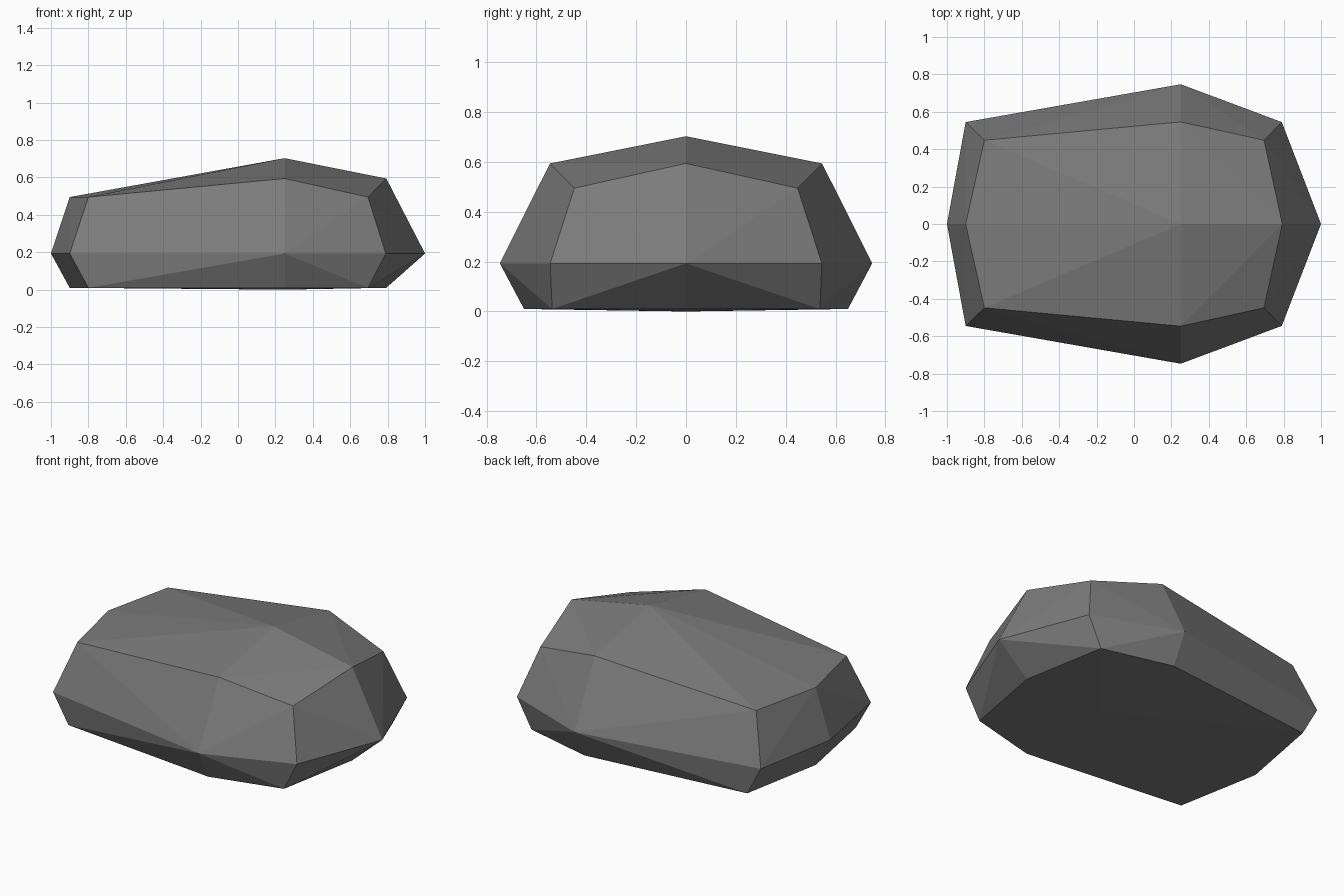
import bpy, bmesh

if "Cube" in bpy.data.objects:
    bpy.data.objects.remove(bpy.data.objects["Cube"])

# Half outlines of each level (x, y, z); mirrored across y
mid = [(-1, 0, .193), (-.9, .545, .193), (.25, .747, .193), (.79, .545, .193), (1, 0, .193)]
top = [(-.9, 0, .495), (-.8, .448, .495), (.25, .546, .594), (.695, .448, .495), (.793, 0, .594), (.25, 0, .703)]
base = [(-.9, 0, .01), (-.8, .537, .01), (.25, .65, .01), (.695, .537, .01), (.793, 0, .01), (.25, 0, 0)]

# Rock: faceted convex boulder
bm = bmesh.new()
for x, y, z in mid + top + base:
    for s in ((1, -1) if y else (1,)):
        bm.verts.new((x, s * y, z))
bmesh.ops.convex_hull(bm, input=bm.verts[:])
bmesh.ops.recalc_face_normals(bm, faces=bm.faces[:])
mesh = bpy.data.meshes.new("rock")
bm.to_mesh(mesh)
bm.free()
rock = bpy.data.objects.new("rock", mesh)
bpy.context.collection.objects.link(rock)

# Single stone colour
stone = bpy.data.materials.new("stone grey")
stone.diffuse_color = (.2, .2, .2, 1)
stone.use_nodes = True
stone.node_tree.nodes["Principled BSDF"].inputs["Base Color"].default_value = stone.diffuse_color
mesh.materials.append(stone)
